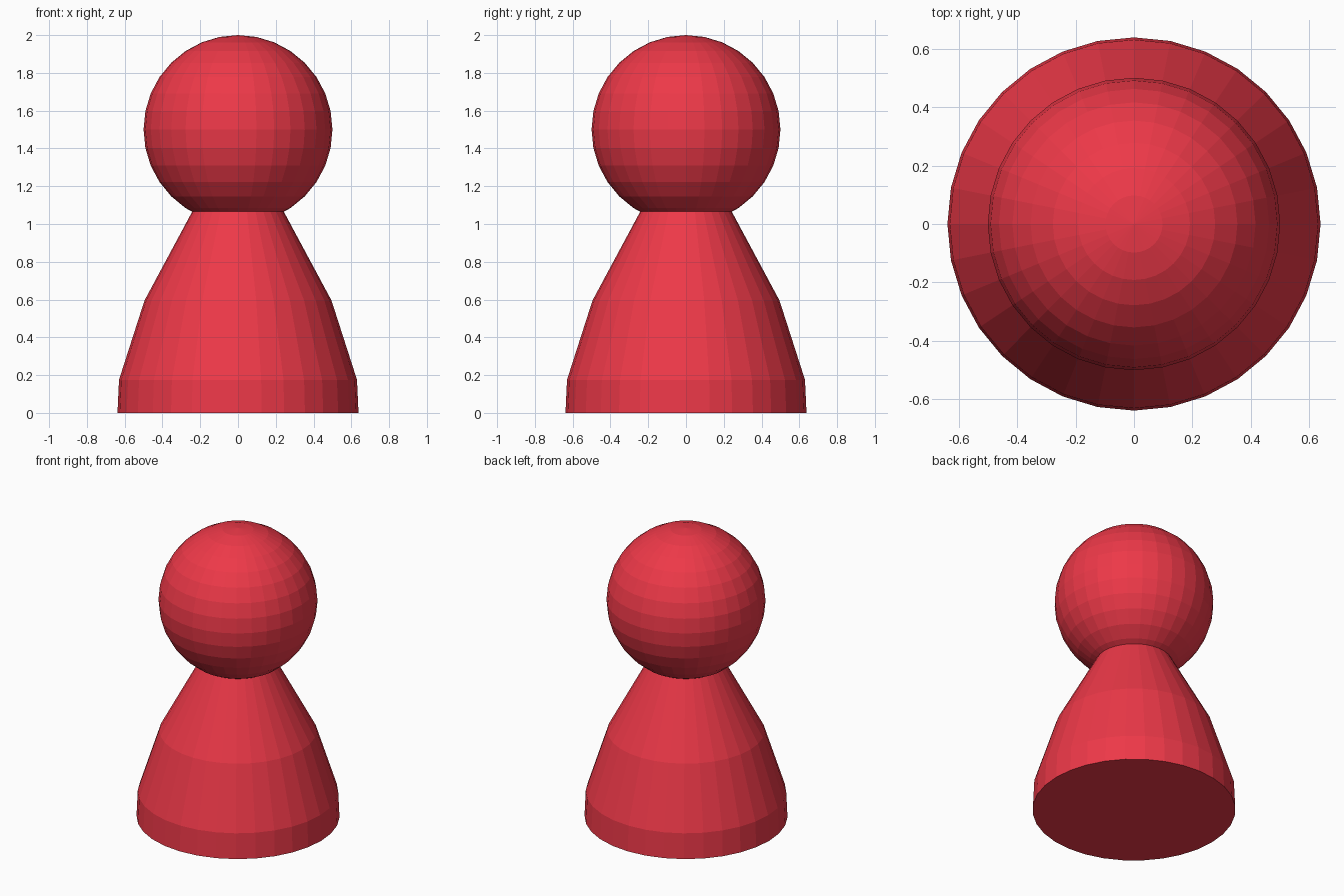
import bpy, bmesh
from math import pi, sin, cos

if "Cube" in bpy.data.objects:
    bpy.data.objects.remove(bpy.data.objects["Cube"])

SIDES = 32

red = bpy.data.materials.new("red")
red.diffuse_color = (0.85, 0.04, 0.065, 1)
red.use_nodes = True
red.node_tree.nodes["Principled BSDF"].inputs["Base Color"].default_value = red.diffuse_color


def add_object(name, bm):
    bmesh.ops.recalc_face_normals(bm, faces=bm.faces)
    mesh = bpy.data.meshes.new(name)
    bm.to_mesh(mesh)
    bm.free()
    mesh.materials.append(red)
    obj = bpy.data.objects.new(name, mesh)
    bpy.context.collection.objects.link(obj)
    return obj


# Flared body: stacked rings of (radius, height), closed at both ends
profile = [(0.638, 0.0), (0.63, 0.175), (0.495, 0.595), (0.24, 1.07)]
bm = bmesh.new()
rings = [[bm.verts.new((r * cos(2 * pi * i / SIDES), r * sin(2 * pi * i / SIDES), z))
          for i in range(SIDES)] for r, z in profile]
for low, high in zip(rings, rings[1:]):
    for i in range(SIDES):
        j = (i + 1) % SIDES
        bm.faces.new((low[i], low[j], high[j], high[i]))
bm.faces.new(rings[0])
bm.faces.new(rings[-1])
add_object("body", bm)

# Round head
bm = bmesh.new()
bmesh.ops.create_uvsphere(bm, u_segments=SIDES, v_segments=16, radius=0.5)
head = add_object("head", bm)
head.location.z = 1.5
